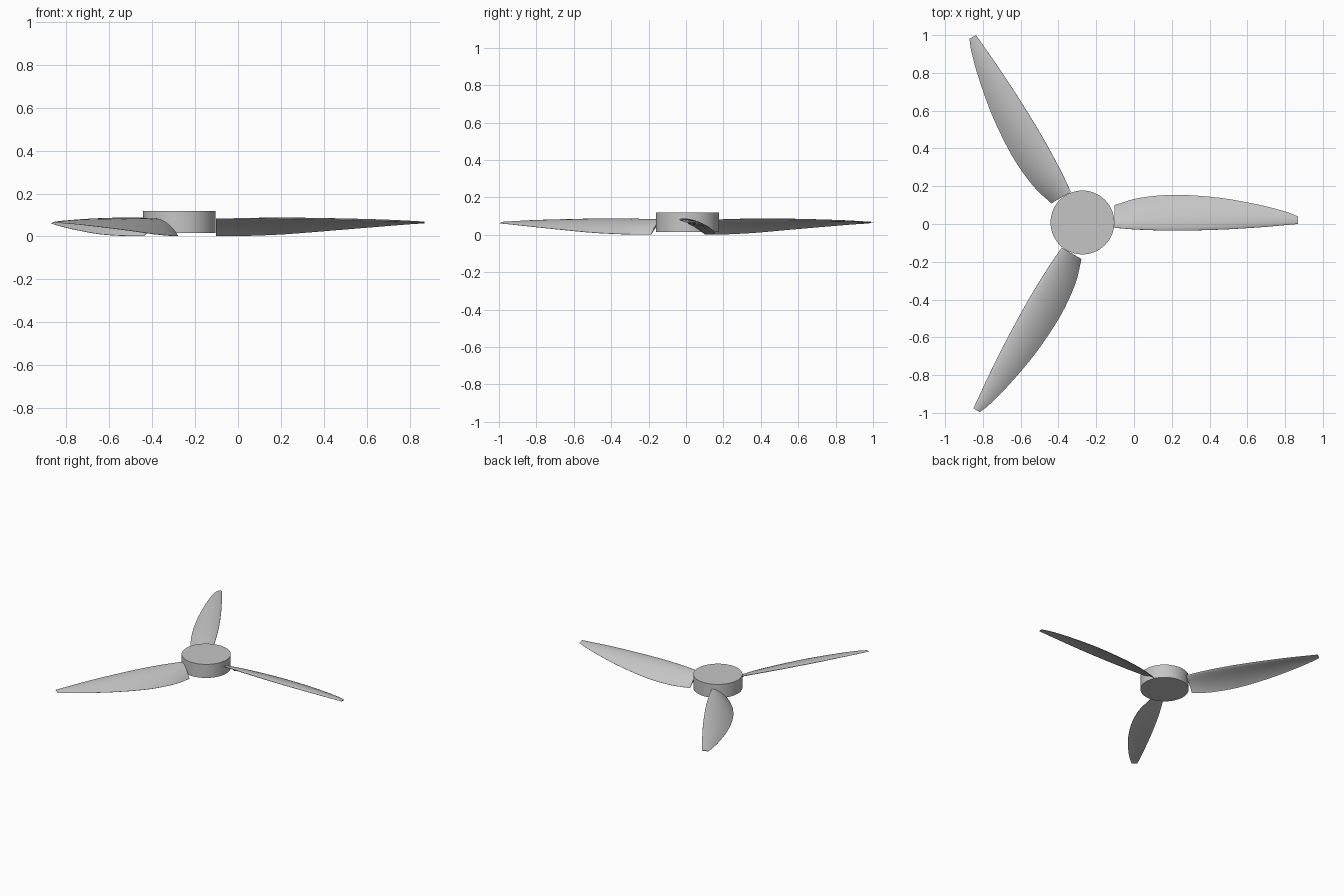
import bpy
import bmesh
import math
from mathutils import Vector

cube = bpy.data.objects.get("Cube")
if cube:
    bpy.data.objects.remove(cube)

HUB_X, HUB_Y = -0.273, 0.008
BLADES = 3
STEPS = 4       # rings between blade stations
HALF = 10       # points along each side of the airfoil
CAMBER, THICKNESS = 0.07, 0.10

grey = bpy.data.materials.new("light grey")
grey.use_nodes = True
colour = (0.56, 0.56, 0.56, 1)
grey.diffuse_color = colour
grey.node_tree.nodes["Principled BSDF"].inputs["Base Color"].default_value = colour


def finish(obj, angle):
    obj.data.materials.append(grey)
    bpy.ops.object.select_all(action="DESELECT")
    obj.select_set(True)
    bpy.context.view_layer.objects.active = obj
    bpy.ops.object.shade_smooth_by_angle(angle=math.radians(angle))


# Blade stations: x, high edge y, low edge y, high edge z, low edge z
stations = [Vector(s) for s in (
    (-0.103, -0.02, 0.10, 0.081, 0.002),
    (0.03, -0.03, 0.138, 0.083, 0.003),
    (0.22, -0.035, 0.154, 0.083, 0.011),
    (0.45, -0.03, 0.139, 0.079, 0.029),
    (0.66, -0.018, 0.102, 0.074, 0.046),
    (0.80, -0.006, 0.066, 0.069, 0.057),
    (0.868, 0.0, 0.04, 0.067, 0.061),
)]


def spline(points, steps):
    """Smooth run through the given stations."""
    ends = [points[0] * 2 - points[1]] + points + [points[-1] * 2 - points[-2]]
    run = []
    for a, b, c, d in zip(ends, ends[1:], ends[2:], ends[3:]):
        for i in range(steps):
            t = i / steps
            run.append((b * 2 + (c - a) * t + (a * 2 - b * 5 + c * 4 - d) * t ** 2
                        + (b * 3 - a - c * 3 + d) * t ** 3) / 2)
    return run + [points[-1]]


def airfoil():
    """Closed section: distance along the chord and offset from it."""
    def offset(u, side):
        thick = 5 * THICKNESS * (0.297 * math.sqrt(u) - 0.126 * u - 0.352 * u ** 2
                                 + 0.284 * u ** 3 - 0.101 * u ** 4)
        return 4 * CAMBER * u * (1 - u) + side * max(thick, 0.004)
    us = [(1 - math.cos(math.pi * i / HALF)) / 2 for i in range(HALF + 1)]
    upper = [(u, offset(u, 1)) for u in us]
    lower = [(u, offset(u, -1)) for u in reversed(us)]
    return upper + lower


def blade_mesh():
    bm = bmesh.new()
    section = airfoil()
    rings = []
    for x, y_high, y_low, z_high, z_low in spline(stations, STEPS):
        high = Vector((x - HUB_X, y_high - HUB_Y, z_high))
        low = Vector((x - HUB_X, y_low - HUB_Y, z_low))
        chord = low - high
        up = Vector((0, -chord.z, chord.y))
        rings.append([bm.verts.new(high + chord * u + up * v) for u, v in section])
    n = len(section)
    for a, b in zip(rings, rings[1:]):
        for i in range(n):
            j = (i + 1) % n
            bm.faces.new((a[i], a[j], b[j], b[i]))
    bm.faces.new(rings[0])
    bm.faces.new(rings[-1])
    bmesh.ops.recalc_face_normals(bm, faces=bm.faces)
    mesh = bpy.data.meshes.new("blade")
    bm.to_mesh(mesh)
    bm.free()
    return mesh


# Three blades spaced evenly around the hub
for k in range(BLADES):
    blade = bpy.data.objects.new(f"blade_{k + 1}", blade_mesh())
    bpy.context.collection.objects.link(blade)
    blade.location = (HUB_X, HUB_Y, 0)
    blade.rotation_euler.z = 2 * math.pi * k / BLADES
    finish(blade, 40)

# Hub disc
bpy.ops.mesh.primitive_cylinder_add(vertices=64, radius=0.169, depth=0.103,
                                    location=(HUB_X, HUB_Y, 0.067))
hub = bpy.context.object
hub.name = "hub"
finish(hub, 30)
